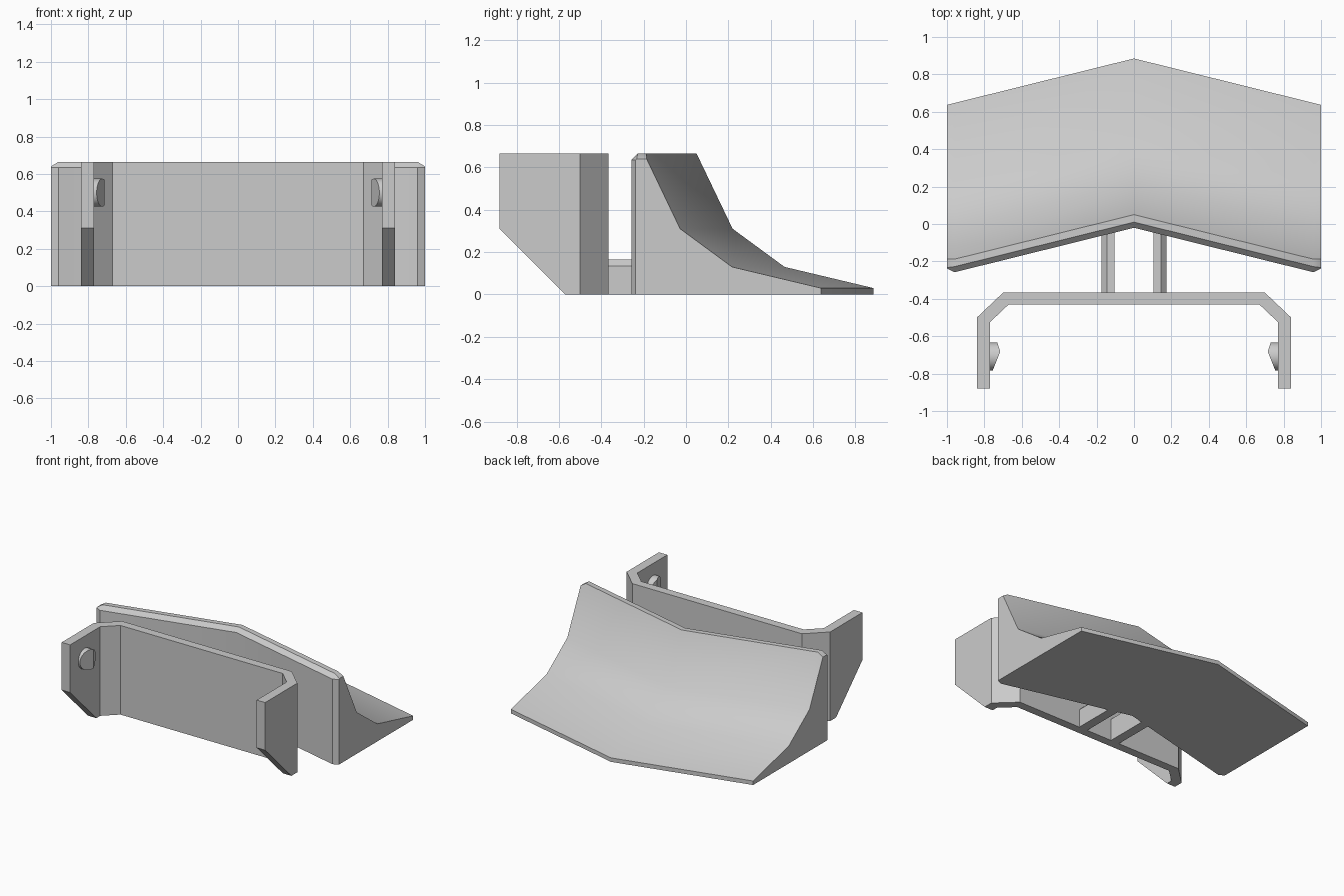
import bpy, bmesh
from mathutils import Vector

cube = bpy.data.objects.get("Cube")
if cube:
    bpy.data.objects.remove(cube, do_unlink=True)

grey = bpy.data.materials.new("plain grey")
grey.use_nodes = True
colour = (0.6, 0.6, 0.6, 1)
grey.diffuse_color = colour
grey.node_tree.nodes["Principled BSDF"].inputs["Base Color"].default_value = colour

TOP = 0.665


def finish(name, bm, smooth=False):
    bmesh.ops.recalc_face_normals(bm, faces=bm.faces)
    mesh = bpy.data.meshes.new(name)
    bm.to_mesh(mesh)
    bm.free()
    mesh.materials.append(grey)
    obj = bpy.data.objects.new(name, mesh)
    bpy.context.collection.objects.link(obj)
    if smooth:
        bpy.ops.object.select_all(action="DESELECT")
        obj.select_set(True)
        bpy.context.view_layer.objects.active = obj
        bpy.ops.object.shade_smooth_by_angle(angle=0.56)


def loft(rings):
    bm = bmesh.new()
    loops = [[bm.verts.new(p) for p in ring] for ring in rings]
    n = len(loops[0])
    for a, b in zip(loops, loops[1:]):
        for i in range(n):
            j = (i + 1) % n
            bm.faces.new((a[i], a[j], b[j], b[i]))
    bm.faces.new(loops[0])
    bm.faces.new(loops[-1])
    return bm


def slice_off(bm, point, normal):
    """Cut away the side the normal points to and cap the hole."""
    geom = bm.verts[:] + bm.edges[:] + bm.faces[:]
    cut = bmesh.ops.bisect_plane(bm, geom=geom, plane_co=point,
                                 plane_no=Vector(normal), clear_outer=True)
    edges = [e for e in cut["geom_cut"] if isinstance(e, bmesh.types.BMEdge)]
    bmesh.ops.holes_fill(bm, edges=edges, sides=0)


# Swept-back blade: front chamfer, top and curved scoop, with chamfered ends
middle = [(-0.02, 0), (-0.02, 0.635), (0.01, TOP), (0.05, TOP),
          (0.22, 0.31), (0.465, 0.13), (0.885, 0.03), (0.885, 0)]
end = [(0.01, 0), (0.01, 0.635), (0.015, 0.64), (0.062, 0.64)] + middle[4:]
rings = []
for x, profile in ((-1, end), (-0.96, middle), (0, middle), (0.96, middle), (1, end)):
    rings.append([(x, y - 0.248 * abs(x), z) for y, z in profile])
finish("plow_blade", loft(rings), smooth=True)

# Wrap-around mounting bracket with sloped lower arm corners
outer = [(0.84, -0.88), (0.84, -0.5), (0.70, -0.367)]
inner = [(0.67, -0.43), (0.77, -0.525), (0.77, -0.88)]
half = outer + [(-x, y) for x, y in reversed(outer)]
plan = half + [(-x, y) for x, y in reversed(inner)] + inner
bracket = loft([[(x, y, z) for x, y in plan] for z in (0, TOP)])
slope = [(0, -0.9, 0), (0, -0.9, 0.33), (0, -0.57, 0)]
bmesh.ops.triangulate(bracket, faces=[f for f in bracket.faces if len(f.verts) > 4])
slice_off(bracket, slope[2], (0, -0.31, -0.31))
finish("mounting_bracket", bracket)

for side, label in ((-1, "right"), (1, "left")):
    # Strut joining bracket and blade, chamfered on its outer top edge
    section = [(0.105, 0), (0.175, 0), (0.175, 0.135), (0.145, 0.165), (0.105, 0.165)]
    strut = loft([[(side * x, y, z) for x, z in section] for y in (-0.37, -0.03)])
    finish(label + "_strut", strut)

    # Round snap pin on the inside of the arm, with two sloped end cuts
    pin = bmesh.new()
    bmesh.ops.create_cone(pin, cap_ends=True, segments=32, radius1=0.075,
                          radius2=0.075, depth=0.08)
    for v in pin.verts:
        v.co = Vector((side * (0.74 + v.co.z), v.co.x - 0.709, 0.5 + v.co.y))
    tip = (side * 0.715, -0.682, 0.5)
    slice_off(pin, tip, (-side * 0.10, -0.04, 0))
    slice_off(pin, tip, (-side * 0.05, 0.017, 0))
    finish(label + "_snap_pin", pin, smooth=True)
